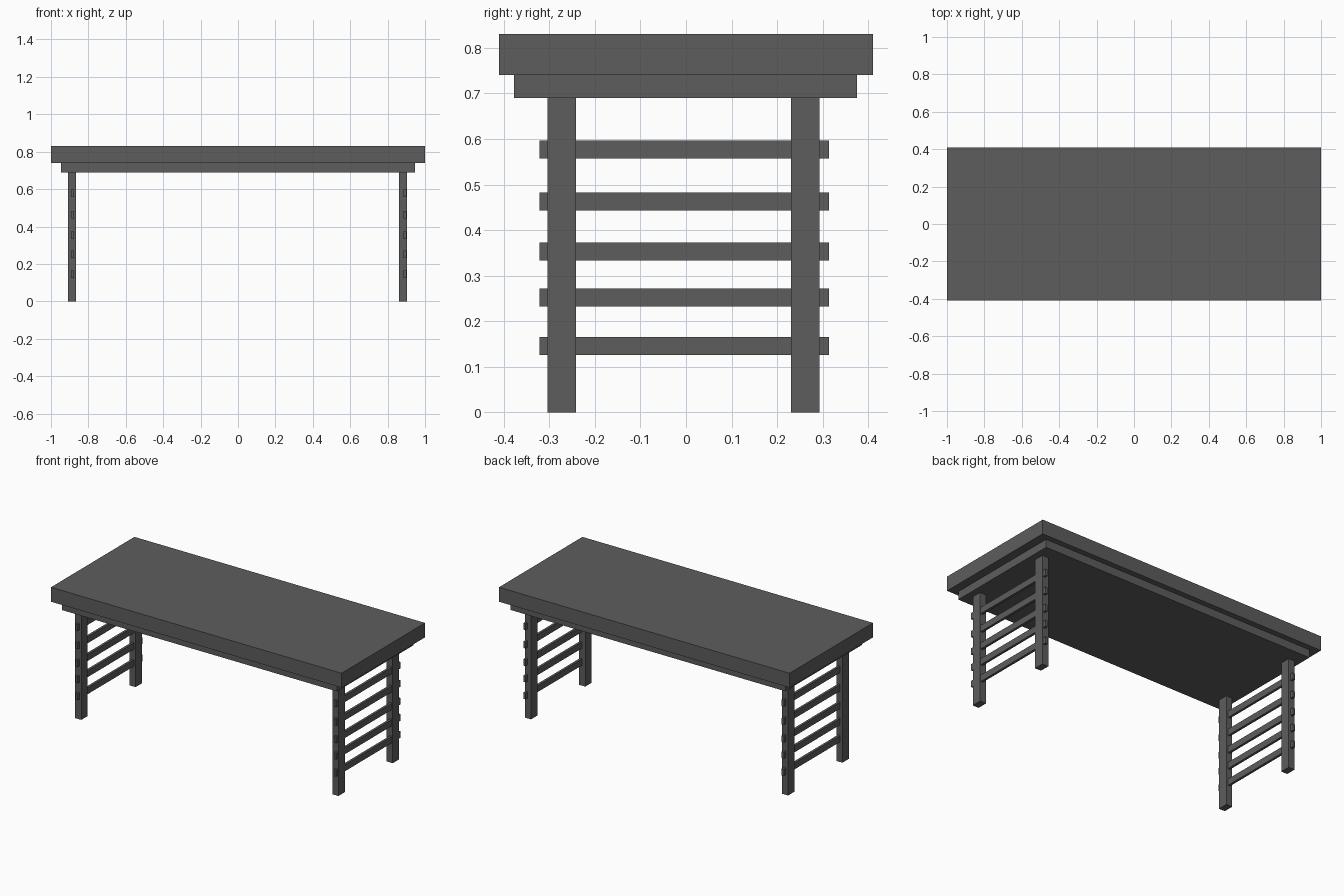
import bpy

if "Cube" in bpy.data.objects:
    bpy.data.objects.remove(bpy.data.objects["Cube"])

grey = bpy.data.materials.new("dark grey")
grey.diffuse_color = (0.11, 0.11, 0.11, 1)
grey.use_nodes = True
grey.node_tree.nodes["Principled BSDF"].inputs["Base Color"].default_value = grey.diffuse_color


def box(name, x, y, z):
    """Box spanning the given (min, max) ranges."""
    bpy.ops.mesh.primitive_cube_add(size=1, location=[(a + b) / 2 for a, b in (x, y, z)])
    ob = bpy.context.object
    ob.name = name
    ob.scale = [b - a for a, b in (x, y, z)]
    bpy.ops.object.transform_apply(location=False, rotation=False, scale=True)
    ob.data.materials.append(grey)
    return ob


# Thick top and the slightly smaller slab beneath it
box("table_top", (-1, 1), (-0.41, 0.41), (0.74, 0.83))
box("under_slab", (-0.946, 0.946), (-0.378, 0.375), (0.69, 0.74))

# Each end: two legs joined by five rungs that poke through them
ends = {
    "left": ((-0.908, -0.866), (-0.893, -0.878)),
    "right": ((0.862, 0.904), (0.885, 0.900)),
}
rung_heights = [0.146, 0.252, 0.353, 0.463, 0.577]
for side, (leg_x, rung_x) in ends.items():
    box(f"front_{side}_leg", leg_x, (-0.304, -0.241), (0, 0.69))
    box(f"back_{side}_leg", leg_x, (0.230, 0.293), (0, 0.69))
    for i, z in enumerate(rung_heights, 1):
        box(f"{side}_rung_{i}", rung_x, (-0.322, 0.314), (z - 0.02, z + 0.02))
